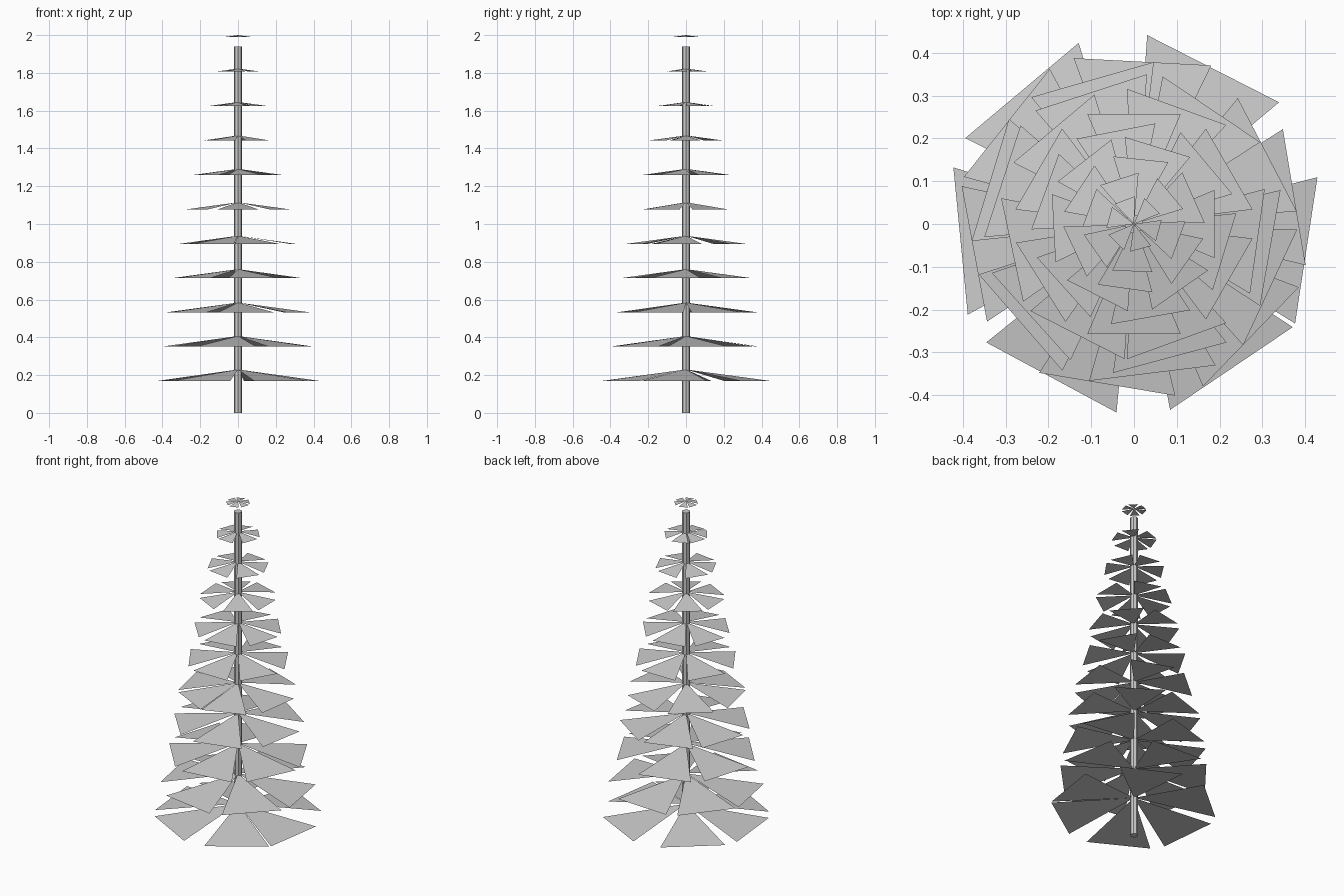
import bpy, bmesh
from math import radians, sin, cos

if "Cube" in bpy.data.objects:
    bpy.data.objects.remove(bpy.data.objects["Cube"])

# Trunk: slim eight-sided post
bpy.ops.mesh.primitive_cylinder_add(vertices=8, radius=0.022, depth=1.94, location=(0, 0, 0.97))
bpy.context.object.name = "trunk"

# Each tier: (corner radius, directions of its six drooping blades in degrees)
TIERS = [
    (0.442, (63, 130, 185.6, 241.7, 304, 351.3)),
    (0.412, (87, 141.5, 190.6, 260.5, 316, 9.5)),
    (0.381, (106, 163, 221, 277, 335, 27.5)),
    (0.351, (56, 108, 162, 222, 285, 350)),
    (0.316, (70, 130, 192, 243, 290, 352)),
    (0.279, (30, 90, 150, 212, 270, 330)),
    (0.240, (40, 101, 160, 222, 280, 343)),
    (0.204, (0, 73, 128, 183, 243, 305)),
    (0.165, (24, 84, 147, 205, 262, 325)),
    (0.120, (40, 108, 160, 215, 268, 340)),
    (0.065, (45, 111, 165, 226, 285, 345)),
]
HALF_ANGLE = 23
DROOP = 0.136


def foliage_tier(name, apex_z, radius, directions):
    """Triangular blades fanning out and down from the trunk axis."""
    bm = bmesh.new()
    for d in directions:
        points = [(0, 0, apex_z)]
        for side in (-1, 1):
            a = radians(d + side * HALF_ANGLE)
            points.append((radius * cos(a), radius * sin(a), apex_z - DROOP * radius))
        bm.faces.new([bm.verts.new(p) for p in points])
    mesh = bpy.data.meshes.new(name)
    bm.to_mesh(mesh)
    bm.free()
    bpy.context.collection.objects.link(bpy.data.objects.new(name, mesh))


# Foliage: evenly spaced tiers from low to the tip
for i, (radius, directions) in enumerate(TIERS):
    foliage_tier(f"foliage_tier_{i + 1}", 0.23 + 0.177 * i, radius, directions)
